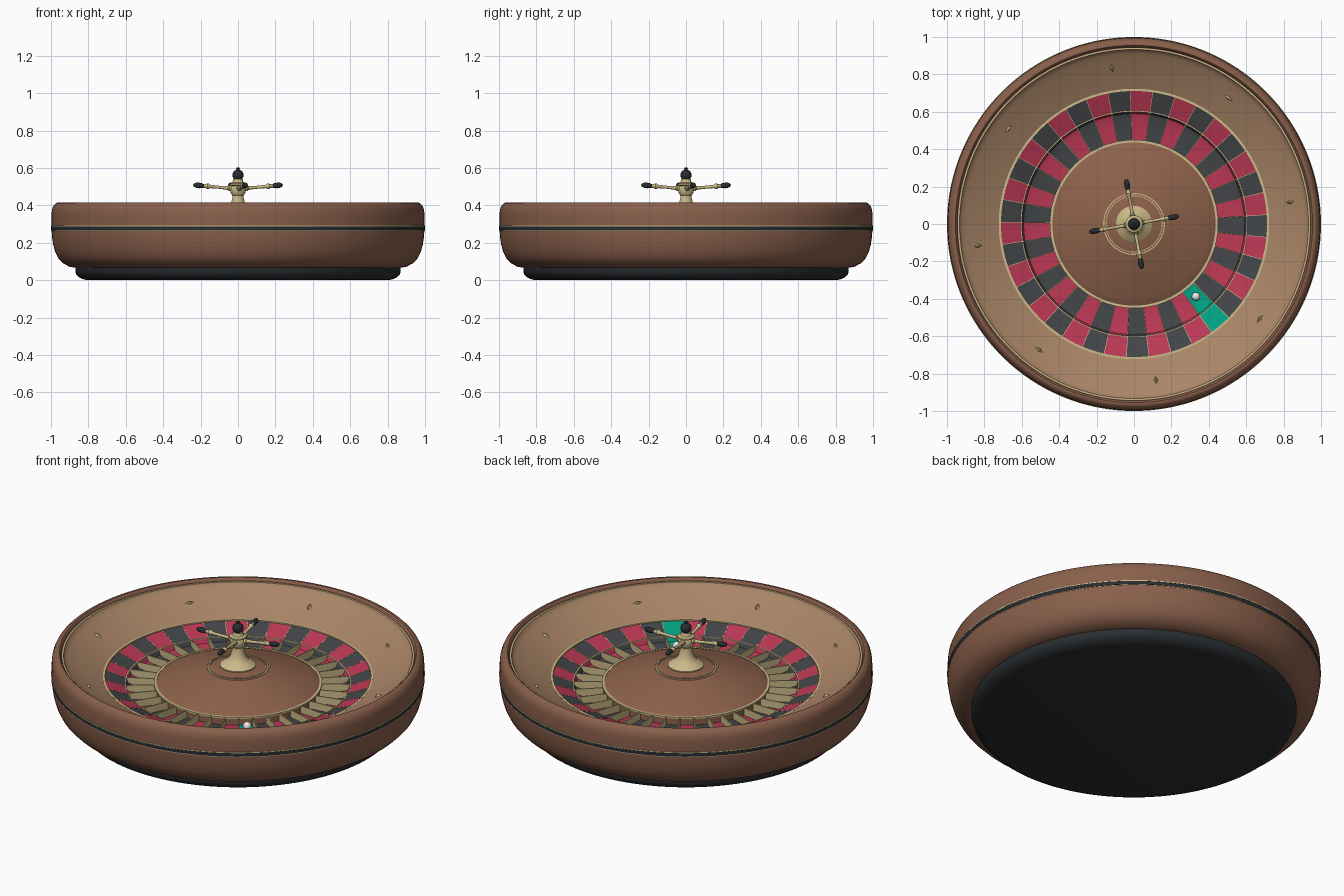
import bpy, bmesh
from math import sin, cos, pi, radians, atan2
from mathutils import Matrix, Vector, Euler

if "Cube" in bpy.data.objects:
    bpy.data.objects.remove(bpy.data.objects["Cube"])


def material(name, r, g, b):
    m = bpy.data.materials.new(name)
    m.diffuse_color = (r, g, b, 1)
    m.use_nodes = True
    m.node_tree.nodes["Principled BSDF"].inputs["Base Color"].default_value = m.diffuse_color
    return m


WOOD = material("dark_wood", 0.25, 0.115, 0.07)
APRON = material("light_wood", 0.40, 0.235, 0.135)
ROTOR = material("rotor_wood", 0.27, 0.12, 0.07)
DARK = material("dark_lacquer", 0.022, 0.026, 0.03)
BRASS = material("brass", 0.60, 0.49, 0.25)
RED = material("pocket_red", 0.50, 0.04, 0.09)
BLACK = material("pocket_black", 0.055, 0.06, 0.065)
GREEN = material("pocket_green", 0.0, 0.36, 0.23)
IVORY = material("ivory", 0.85, 0.83, 0.78)

N = 37
STEP = 2 * pi / N
ZERO = radians(-49.5)   # direction of the green pocket


def add_object(name, bm, mats):
    bmesh.ops.recalc_face_normals(bm, faces=bm.faces)
    me = bpy.data.meshes.new(name)
    bm.to_mesh(me)
    bm.free()
    for m in mats:
        me.materials.append(m)
    ob = bpy.data.objects.new(name, me)
    bpy.context.collection.objects.link(ob)
    return ob


def lathe(name, profile, mats, seg=148, closed=False, start=0.0, pick=None):
    """Revolve (radius, height) points about z; pick(angle) chooses a material slot."""
    bm = bmesh.new()
    rings = []
    for r, z in profile:
        if r == 0:
            rings.append([bm.verts.new((0, 0, z))] * seg)
        else:
            rings.append([bm.verts.new((r * cos(start + 2 * pi * i / seg),
                                        r * sin(start + 2 * pi * i / seg), z)) for i in range(seg)])
    pairs = list(zip(rings, rings[1:]))
    if closed:
        pairs.append((rings[-1], rings[0]))
    for a, b in pairs:
        for i in range(seg):
            j = (i + 1) % seg
            vs = list(dict.fromkeys((a[i], a[j], b[j], b[i])))
            f = bm.faces.new(vs)
            if pick:
                f.material_index = pick(start + 2 * pi * (i + 0.5) / seg)
    return add_object(name, bm, mats)


def band(name, r, z, w, h, mat):
    """Thin ring of rectangular section centred on (r, z)."""
    return lathe(name, [(r - w / 2, z - h / 2), (r + w / 2, z - h / 2),
                        (r + w / 2, z + h / 2), (r - w / 2, z + h / 2)], [mat], closed=True)


# Base plinth
lathe("base", [(0, 0), (0.80, 0), (0.825, 0.004), (0.85, 0.016), (0.865, 0.032),
               (0.87, 0.046), (0.87, 0.08), (0, 0.08)], [DARK])

# Bowl: outer wall, rounded rim, inner lip
lathe("bowl", [(0.72, 0.065), (0.86, 0.065), (0.90, 0.072), (0.935, 0.09), (0.96, 0.116),
               (0.977, 0.15), (0.988, 0.19), (0.994, 0.23), (0.997, 0.27), (0.997, 0.355),
               (0.994, 0.38), (0.985, 0.40), (0.973, 0.412), (0.965, 0.415), (0.955, 0.415),
               (0.948, 0.409), (0.945, 0.398), (0.935, 0.396), (0.93, 0.39), (0.925, 0.36), (0.72, 0.15)],
      [WOOD], closed=True)
lathe("outer_band", [(0.985, 0.266), (0.9995, 0.266), (0.9995, 0.286), (0.985, 0.286)], [DARK], closed=True)
band("outer_trim_upper", 0.993, 0.289, 0.014, 0.005, BRASS)
band("outer_trim_lower", 0.992, 0.264, 0.012, 0.003, BRASS)
band("rim_trim", 0.937, 0.395, 0.008, 0.006, BRASS)

# Sloped apron with ball track
lathe("apron", [(0.932, 0.394), (0.925, 0.383), (0.91, 0.373), (0.88, 0.356), (0.84, 0.334),
                (0.78, 0.304), (0.722, 0.277), (0.722, 0.16)], [APRON])

# Deflector studs, alternating radial and tangential
for k in range(8):
    a = radians(8 + 45 * k)
    bm = bmesh.new()
    bmesh.ops.create_cone(bm, cap_ends=True, segments=4, radius1=1, radius2=0.25, depth=1)
    bmesh.ops.scale(bm, vec=(0.026, 0.012, 0.014), verts=bm.verts)
    ob = add_object(f"deflector_{k + 1}", bm, [BRASS])
    ob.matrix_world = (Matrix.Translation((0.84 * cos(a), 0.84 * sin(a), 0.340)) @
                       Matrix.Rotation(a, 4, 'Z') @ Matrix.Rotation(radians(-28), 4, 'Y') @
                       Matrix.Rotation(radians(90 * (k % 2)), 4, 'Z'))


# Coloured number ring and pocket floor
def sector(angle):
    i = round((ZERO - angle) / STEP) % N
    return 0 if i == 0 else (1 if i % 2 else 2)


COLS = [GREEN, RED, BLACK]
EDGE = ZERO + STEP / 2
lathe("number_ring", [(0.714, 0.272), (0.603, 0.232)], COLS, start=EDGE, pick=sector)
lathe("pocket_floor", [(0.603, 0.232), (0.590, 0.206), (0.565, 0.197), (0.445, 0.194)],
      COLS, start=EDGE, pick=sector)
band("number_ring_outer_trim", 0.717, 0.273, 0.012, 0.010, BRASS)
band("number_ring_inner_trim", 0.602, 0.232, 0.006, 0.005, BRASS)


# Pocket separators and the thin frets between numbers
def plates(name, outline, thick):
    bm = bmesh.new()
    for i in range(N):
        a = EDGE + i * STEP
        rad, tan = Vector((cos(a), sin(a), 0)), Vector((-sin(a), cos(a), 0))
        sides = [[bm.verts.new(rad * r + tan * s + Vector((0, 0, z))) for r, z in outline]
                 for s in (-thick / 2, thick / 2)]
        n = len(outline)
        bm.faces.new(sides[0])
        bm.faces.new(sides[1][::-1])
        for j in range(n):
            k = (j + 1) % n
            bm.faces.new((sides[0][j], sides[0][k], sides[1][k], sides[1][j]))
    return add_object(name, bm, [BRASS])


plates("pocket_separators", [(0.440, 0.185), (0.604, 0.185), (0.604, 0.234), (0.590, 0.238),
                             (0.460, 0.238), (0.440, 0.234)], 0.006)
plates("number_frets", [(0.604, 0.228), (0.714, 0.268), (0.714, 0.2732), (0.604, 0.2335)], 0.003)

# Central rotor cone
lathe("rotor_cone", [(0.445, 0.18), (0.445, 0.234), (0.435, 0.240), (0.40, 0.254), (0.32, 0.281),
                     (0.24, 0.306), (0.16, 0.329), (0.08, 0.345), (0, 0.35)], [ROTOR])
band("cone_edge_trim", 0.443, 0.237, 0.014, 0.009, BRASS)
band("cone_inlay_outer", 0.162, 0.329, 0.006, 0.005, BRASS)
band("cone_inlay_inner", 0.150, 0.332, 0.004, 0.005, BRASS)

# Turret
lathe("turret", [(0, 0.335), (0.097, 0.335), (0.097, 0.348), (0.088, 0.356), (0.068, 0.367),
                 (0.050, 0.383), (0.040, 0.402), (0.034, 0.424), (0.029, 0.445), (0.029, 0.452),
                 (0.038, 0.462), (0.042, 0.478), (0.042, 0.495), (0.037, 0.505), (0.046, 0.508),
                 (0.046, 0.516), (0.032, 0.522), (0.026, 0.532), (0.026, 0.54), (0, 0.54)], [BRASS], seg=48)
lathe("turret_finial", [(0, 0.535), (0.018, 0.538), (0.027, 0.548), (0.030, 0.562), (0.027, 0.576),
                        (0.017, 0.586), (0.009, 0.590), (0.011, 0.596), (0.007, 0.602), (0, 0.604)],
      [DARK], seg=32)

# Four spoke handles with dark grips
for k in range(4):
    pose = (Matrix.Translation((0, 0, 0.488)) @ Matrix.Rotation(radians(10 + 90 * k), 4, 'Z') @
            Matrix.Rotation(radians(85), 4, 'Y'))
    arm = lathe(f"spoke_{k + 1}", [(0, 0.02), (0.015, 0.03), (0.015, 0.05), (0.010, 0.056), (0.008, 0.10),
                                   (0.009, 0.15), (0.014, 0.160), (0.015, 0.168), (0.010, 0.176),
                                   (0.009, 0.20), (0, 0.20)], [BRASS], seg=20)
    grip = lathe(f"spoke_grip_{k + 1}", [(0, 0.188), (0.010, 0.188), (0.013, 0.196), (0.015, 0.212),
                                         (0.014, 0.228), (0.009, 0.240), (0, 0.246)], [DARK], seg=20)
    arm.matrix_world = grip.matrix_world = pose

# Ball resting in the green pocket
bm = bmesh.new()
bmesh.ops.create_uvsphere(bm, u_segments=24, v_segments=16, radius=0.023)
ball = add_object("ball", bm, [IVORY])
ball.location = (0.51 * cos(ZERO), 0.51 * sin(ZERO), 0.219)

# Smooth shading with crisp edges
for ob in bpy.context.collection.objects:
    ob.select_set(not ob.name.startswith(("deflector", "pocket_sep", "number_frets")))
    bpy.context.view_layer.objects.active = ob
bpy.context.view_layer.objects.active = bpy.data.objects["bowl"]
bpy.ops.object.shade_smooth_by_angle(angle=radians(35))
